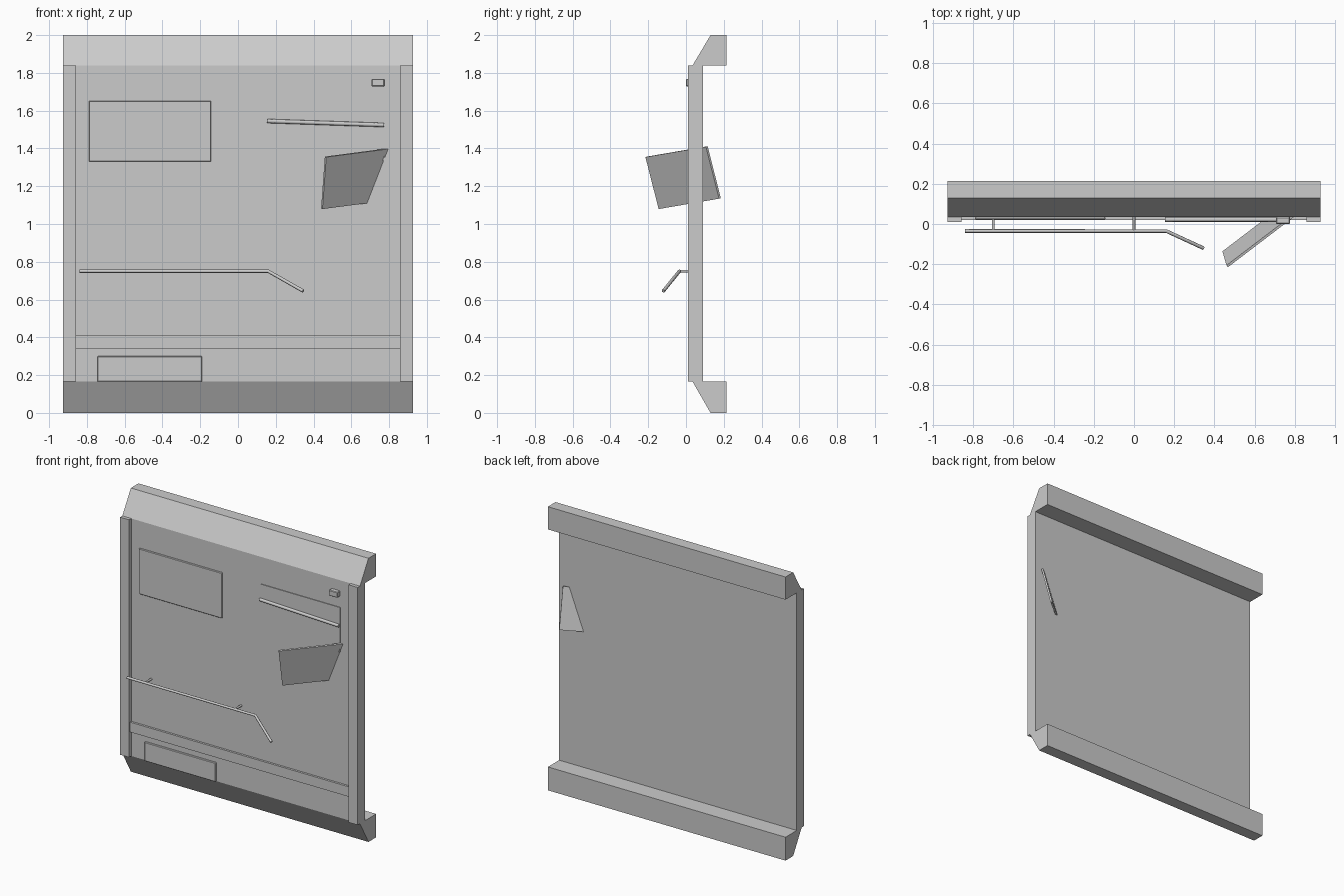
import bpy, bmesh
from mathutils import Vector, Matrix

if "Cube" in bpy.data.objects:
    bpy.data.objects.remove(bpy.data.objects["Cube"])

HALF_W = 0.927
WALL_FRONT, WALL_BACK = 0.035, 0.09


def link(name, mesh):
    obj = bpy.data.objects.new(name, mesh)
    bpy.context.collection.objects.link(obj)
    return obj


def from_bmesh(name, bm):
    bmesh.ops.recalc_face_normals(bm, faces=bm.faces)
    mesh = bpy.data.meshes.new(name)
    bm.to_mesh(mesh)
    bm.free()
    return link(name, mesh)


def box(name, x, y, z, bevel=0):
    """Box from (min, max) ranges, with an optional small bevel."""
    bm = bmesh.new()
    bmesh.ops.create_cube(bm, size=1)
    for v in bm.verts:
        v.co = [r[0] + (c + 0.5) * (r[1] - r[0]) for c, r in zip(v.co, (x, y, z))]
    obj = from_bmesh(name, bm)
    if bevel:
        mod = obj.modifiers.new("bevel", "BEVEL")
        mod.width = bevel
        mod.segments = 1
    return obj


def beam(name, profile):
    """Extrude a (y, z) profile over the full width."""
    bm = bmesh.new()
    face = bm.faces.new([bm.verts.new((-HALF_W, y, z)) for y, z in profile])
    out = bmesh.ops.extrude_face_region(bm, geom=[face])
    verts = [g for g in out["geom"] if isinstance(g, bmesh.types.BMVert)]
    bmesh.ops.translate(bm, vec=(2 * HALF_W, 0, 0), verts=verts)
    return from_bmesh(name, bm)


def tube(name, points, radius):
    """Thin round bar along a path."""
    curve = bpy.data.curves.new(name, "CURVE")
    curve.dimensions = "3D"
    curve.bevel_depth = radius
    curve.bevel_resolution = 2
    curve.use_fill_caps = True
    spline = curve.splines.new("POLY")
    spline.points.add(len(points) - 1)
    for p, co in zip(spline.points, points):
        p.co = (*co, 1)
    return link(name, curve)


# Wall slab
box("wall_panel", (-HALF_W, HALF_W), (WALL_FRONT, WALL_BACK), (0.165, 1.84))

# Sloped top and bottom beams
profile = [(0.035, 1.84), (0.13, 2.0), (0.215, 2.0), (0.215, 1.84)]
beam("top_beam", profile)
beam("bottom_beam", [(y, 0.165 if z < 1.9 else 0) for y, z in profile])

# Side posts
for side, s in (("left", -1), ("right", 1)):
    xs = sorted((s * 0.857, s * HALF_W))
    box(f"{side}_post", xs, (0.01, WALL_FRONT), (0.165, 1.84))

# Front trim and raised panels
box("lower_trim", (-0.857, 0.857), (0.02, WALL_FRONT), (0.34, 0.41))
box("lower_vent", (-0.745, -0.19), (0.02, WALL_FRONT), (0.165, 0.30), 0.004)
box("left_display", (-0.79, -0.142), (0.022, WALL_FRONT), (1.33, 1.652), 0.004)
box("right_backing", (0.155, 0.775), (0.03, WALL_FRONT), (1.335, 1.65))
box("wall_switch", (0.707, 0.775), (0.0, WALL_FRONT), (1.728, 1.768), 0.004)

# Tilted loose bar
tube("loose_bar", [(0.155, 0.022, 1.545), (0.772, 0.022, 1.524)], 0.011)

# Handrail and its brackets
tube("handrail", [(-0.84, -0.035, 0.75), (0.16, -0.035, 0.75),
                  (0.345, -0.12, 0.645)], 0.009)
for i, x in enumerate((-0.70, 0.0)):
    tube(f"rail_bracket_{i + 1}", [(x, -0.035, 0.75), (x, 0.04, 0.75)], 0.007)

# Broken plate stuck through the wall
corner = Vector((0.465, -0.212, 1.355))
along = Vector((0.42, 0.32, 0.055))
down = Vector((-0.02, 0.07, -0.275))
normal = along.cross(down).normalized() * 0.012
plate = box("hanging_plate", (0, 1), (0, 1), (-0.3, 0.7))
basis = Matrix((along, down, normal)).transposed().to_4x4()
plate.data.transform(Matrix.Translation(corner) @ basis)
